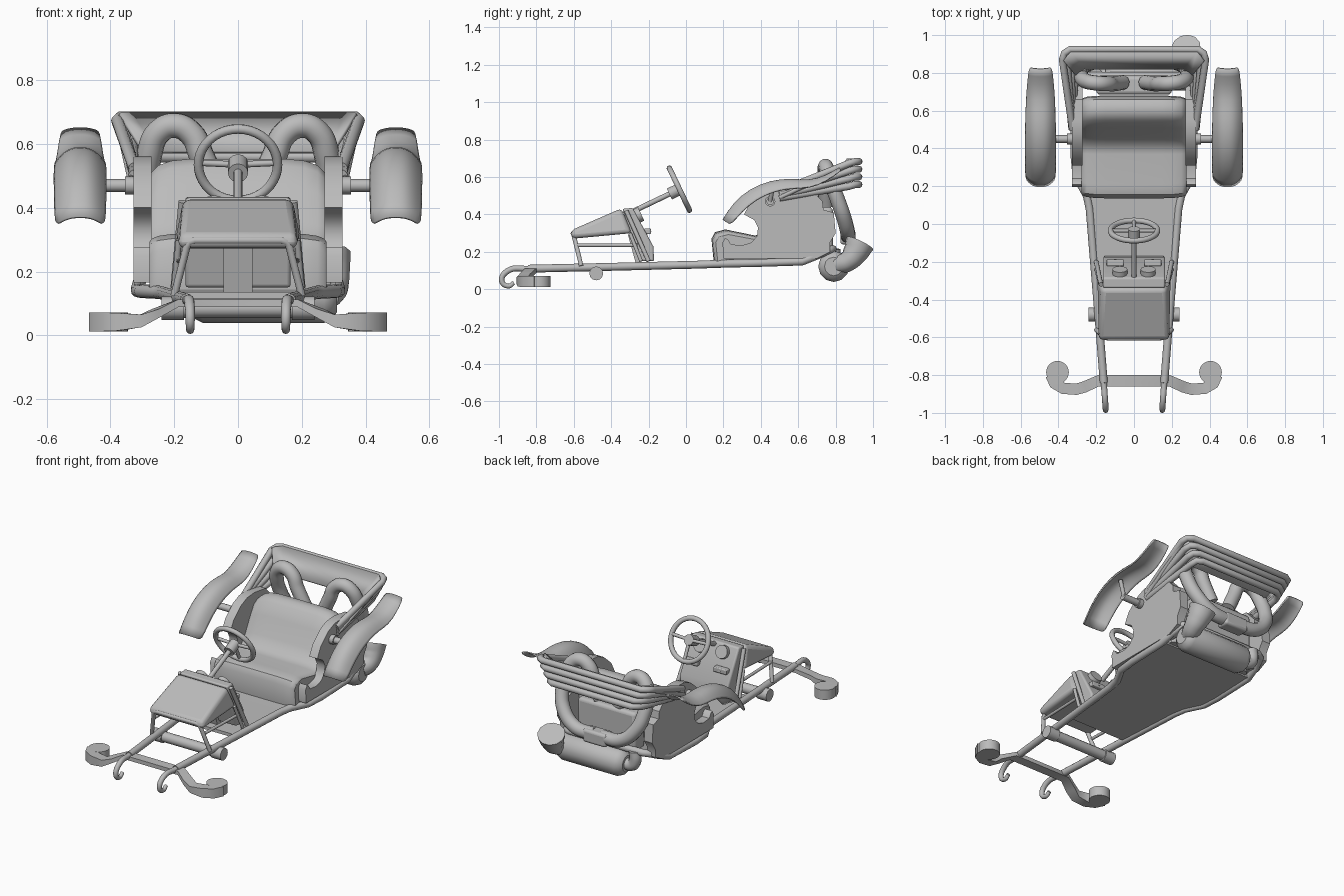
import bpy, bmesh, math
from mathutils import Vector

cube = bpy.data.objects.get("Cube")
if cube:
    bpy.data.objects.remove(cube, do_unlink=True)

grey = bpy.data.materials.new("plain_grey")
grey.use_nodes = True
grey.diffuse_color = (0.5, 0.5, 0.5, 1)
grey.node_tree.nodes["Principled BSDF"].inputs["Base Color"].default_value = grey.diffuse_color


def finish(name, mesh, angle=35):
    mesh.materials.clear()
    mesh.materials.append(grey)
    mesh.shade_smooth()
    mesh.set_sharp_from_angle(angle=math.radians(angle))
    ob = bpy.data.objects.new(name, mesh)
    bpy.context.collection.objects.link(ob)
    return ob


def loft(name, rings, closed=True, bevel=0):
    """Skin matching rings of points; closed rings also get end caps."""
    bm = bmesh.new()
    rows = [[bm.verts.new(p) for p in ring] for ring in rings]
    n = len(rows[0])
    for a, b in zip(rows, rows[1:]):
        for i in range(n if closed else n - 1):
            j = (i + 1) % n
            bm.faces.new((a[i], a[j], b[j], b[i]))
    if closed:
        bm.faces.new(rows[0][::-1])
        bm.faces.new(rows[-1])
    bmesh.ops.recalc_face_normals(bm, faces=bm.faces)
    mesh = bpy.data.meshes.new(name)
    bm.to_mesh(mesh)
    bm.free()
    ob = finish(name, mesh)
    if bevel:
        mod = ob.modifiers.new("soft_edges", "BEVEL")
        mod.width, mod.segments = bevel, 3
        mod.limit_method, mod.angle_limit = "ANGLE", math.radians(30)
    return ob


def prism(name, profile, x0, x1, bevel=0):
    """Extrude a (y, z) profile along x."""
    return loft(name, [[(x, y, z) for y, z in profile] for x in (x0, x1)], True, bevel)


def box(name, centre, size, bevel=0):
    (x, y, z), (w, d, h) = centre, size
    profile = [(y - d/2, z - h/2), (y + d/2, z - h/2), (y + d/2, z + h/2), (y - d/2, z + h/2)]
    return prism(name, profile, x - w/2, x + w/2, bevel)


def tube(name, pts, r, radii=None, curved=True):
    """Round pipe through points, as a mesh."""
    cu = bpy.data.curves.new(name, "CURVE")
    cu.dimensions = "3D"
    cu.bevel_depth, cu.bevel_resolution, cu.resolution_u = r, 4, 8
    cu.use_fill_caps = True
    sp = cu.splines.new("BEZIER")
    sp.bezier_points.add(len(pts) - 1)
    for i, (bp, p) in enumerate(zip(sp.bezier_points, pts)):
        bp.co = p
        bp.handle_left_type = bp.handle_right_type = "AUTO" if curved else "VECTOR"
        bp.radius = radii[i] if radii else 1
    tmp = bpy.data.objects.new(name + "_path", cu)
    bpy.context.collection.objects.link(tmp)
    bpy.context.view_layer.update()
    deps = bpy.context.evaluated_depsgraph_get()
    mesh = bpy.data.meshes.new_from_object(tmp.evaluated_get(deps))
    bpy.data.objects.remove(tmp, do_unlink=True)
    mesh.name = name
    return finish(name, mesh, 50)


def rod(name, a, b, r):
    return tube(name, [a, b], r, curved=False)


def both(pts):
    """Mirror a half path, listed from the side to the middle, across x."""
    return pts + [(-x, y, z) for x, y, z in reversed(pts) if x]


# Frame rails with curled front hooks, joined behind the seat
hook = [(.15, -.92, .035), (.15, -.95, .017), (.15, -.985, .045), (.152, -.95, .1), (.16, -.84, .11)]
for s, side in ((1, "left"), (-1, "right")):
    tube("frame_hook_" + side, [(s*x, y, z) for x, y, z in hook], .016, [.7, .8, .9, 1, 1])
tube("frame_rails", both([(.16, -.84, .11), (.195, -.4, .12), (.235, .08, .132), (.25, .15, .135),
                          (.305, .25, .138), (.315, .36, .14), (.315, .62, .148), (.305, .7, .18),
                          (.285, .765, .21), (.25, .785, .215), (0, .785, .215)]), .021, curved=False)

# Floor pan
loft("floor_pan", [[(-w, y, z - .01), (-w, y, z + .01), (w, y, z + .01), (w, y, z - .01)]
                   for y, w, z in ((-.32, .19, .125), (.14, .24, .134), (.25, .3, .138), (.64, .31, .15))])

# Front bar: a flat blade curling into a disc at each end
half_bar = [(.44, -.8, .042, .03), (.42, -.845, .042, .03), (.375, -.87, .042, .028), (.305, -.875, .045, .02),
            (.26, -.862, .068, .014), (.19, -.83, .1, .012)]
blade = half_bar + [(-x, y, z, h) for x, y, z, h in reversed(half_bar)]
rings = []
for i, (x, y, z, h) in enumerate(blade):
    a, b = blade[max(i - 1, 0)], blade[min(i + 1, len(blade) - 1)]
    across = Vector((a[1] - b[1], b[0] - a[0], 0)).normalized()*.03
    mid = Vector((x, y, z))
    rings.append([mid + across*u + Vector((0, 0, h*v)) for u, v in ((-1, -1), (1, -1), (1, 1), (-1, 1))])
loft("front_bar", rings)
for s, side in ((1, "left"), (-1, "right")):
    disc = [(s*.405 + .06*math.cos(a), -.785 + .06*math.sin(a)) for a in
            [i*math.tau/24 for i in range(24)]]
    loft("front_disc_" + side, [[(x, y, z) for x, y in disc] for z in (.012, .072)])

# Front axle
rod("front_axle", (-.21, -.48, .085), (.21, -.48, .085), .03)
for s in (1, -1):
    rod("front_axle_end", (s*.17, -.48, .085), (s*.24, -.48, .085), .037)

# Nose cowl
loft("nose_cowl", [[(-.185, -.61, .27), (.185, -.61, .27), (.198, -.29, .3), (-.198, -.29, .3)],
                   [(-.187, -.615, .315), (.187, -.615, .315), (.17, -.345, .433), (-.17, -.345, .433)]],
     True, .024)
tube("nose_hoop", both([(.2, -.56, .125), (.16, -.598, .28), (.152, -.602, .293), (.135, -.605, .298)]),
     .012, curved=False)
for s in (1, -1):
    rod("nose_side_bar", (s*.175, -.58, .235), (s*.185, -.26, .235), .009)
    rod("dash_strut", (s*.175, -.32, .42), (s*.2, -.2, .15), .012)
    rod("dash_brace", (s*.185, -.3, .3), (s*.2, -.24, .15), .01)

# Dashboard, gauges, pedals and tunnel
prism("dashboard", [(-.34, .43), (-.285, .435), (-.175, .23), (-.17, .15), (-.25, .15)], -.165, .165, .01)
prism("centre_tunnel", [(-.31, .29), (-.28, .29), (-.23, .125), (-.265, .125)], -.045, .045)
for s in (1, -1):
    rod("gauge", (s*.075, -.29, .38), (s*.075, -.24, .403), .04)
    box("pedal", (s*.1, -.205, .31), (.09, .035, .03), .005)
    rod("pedal_arm", (s*.1, -.25, .28), (s*.1, -.19, .315), .01)

# Steering column and wheel
hub = Vector((0, -.035, .535))
axis = Vector((0, .9, .43)).normalized()
rod("steering_column", hub - axis*.28, hub, .014)
rod("steering_boss", hub - axis*.06, hub + axis*.01, .032)
bpy.ops.mesh.primitive_torus_add(location=hub, rotation=axis.to_track_quat("Z", "Y").to_euler(),
                                 major_radius=.124, minor_radius=.015, major_segments=40, minor_segments=10)
wheel = bpy.context.object
wheel.name = "steering_wheel"
wheel.data.materials.append(grey)
wheel.data.shade_smooth()
down = Vector((0, .43, -.9)).normalized()
for d in (Vector((1, 0, .05)), Vector((-1, 0, .05)), down):
    rod("wheel_spoke", hub, hub + d*.122, .01)

# Bench seat with rounded shoulders
seat = [(.15, .13), (.136, .27), (.155, .305), (.21, .32), (.37, .287), (.42, .305), (.46, .36), (.51, .46),
        (.55, .53), (.585, .553), (.63, .553), (.66, .535), (.675, .49), (.68, .15)]
loft("seat", [[(x, .42 + (y - .42)*(.5 + k/2), .15 + (z - .15)*k) for y, z in seat]
              for x, k in ((-.278, .84), (-.27, .9), (-.25, .95), (-.21, .985), (-.15, 1),
                           (.15, 1), (.21, .985), (.25, .95), (.27, .9), (.278, .84))])

# Scrolled side panels, wing fenders and stub axles
panel = [(.2, .165), (.195, .25), (.21, .275), (.225, .265), (.24, .24), (.3, .235), (.35, .25),
         (.38, .285), (.385, .33), (.365, .37), (.31, .4), (.345, .465), (.42, .53), (.48, .555), (.55, .56),
         (.66, .545), (.73, .47), (.735, .425), (.79, .41), (.8, .3), (.77, .25), (.77, .2), (.7, .165)]
wing = [(.195, .372, .08, .05), (.25, .462, .082, .065), (.34, .538, .083, .065), (.45, .583, .083, .06),
        (.56, .594, .08, .05), (.66, .582, .077, .04), (.74, .605, .07, .025), (.82, .652, .062, .015)]
for s, side in ((1, "left"), (-1, "right")):
    prism("side_panel_" + side, panel, s*.272, s*.328)
    rows = []
    for i, (y, z, w, depth) in enumerate(wing):
        a, b = wing[max(i - 1, 0)], wing[min(i + 1, len(wing) - 1)]
        inward = Vector((0, b[1] - a[1], a[0] - b[0])).normalized()
        rows.append([Vector((s*.495 + w*u, y, z)) + inward*depth*abs(u)**2.5
                     for u in [k/6 - 1 for k in range(13)]])
    fender = loft("fender_" + side, rows, False)
    fender.modifiers.new("smooth", "SUBSURF").levels = 1
    fender.modifiers.new("thickness", "SOLIDIFY").thickness = .008
    rod("stub_axle_" + side, (s*.31, .45, .47), (s*.46, .45, .47), .02)
    rod("stub_collar_" + side, (s*.32, .45, .47), (s*.355, .45, .47), .028)
    rod("fender_stay_" + side, (s*.45, .45, .47), (s*.49, .465, .56), .012)

# Rear spoiler of four stacked bands around an inclined panel
for i in range(4):
    x, z = .31 + .023*i, .56 + .041*i
    tube("spoiler_band", both([(.325, .5, .488 + .012*i), (x, .87, z - .01), (x - .01, .905, z),
                               (x - .04, .924, z), (0, .924, z)]), .019, curved=False)
loft("spoiler_panel", [both([(w, y - .05, z), (w - .04, y, z)])
                       for y, z, w in ((.825, .57, .3), (.915, .69, .375))],
     False).modifiers.new("thickness", "SOLIDIFY").thickness = .012
for s in (1, -1):
    rod("spoiler_stay", (s*.375, .88, .67), (s*.335, .5, .49), .012)

# Engine block and exhaust loops
box("engine_block", (0, .735, .32), (.4, .1, .24), .02)
box("exhaust_junction", (0, .865, .28), (.16, .08, .08), .015)
for s, side in ((1, "left"), (-1, "right")):
    tube("exhaust_loop_" + side, [(s*.06, .75, .45), (s*.113, .742, .56), (s*.145, .743, .63), (s*.2, .746, .658),
                                  (s*.25, .755, .635), (s*.277, .775, .57), (s*.282, .81, .48),
                                  (s*.25, .845, .38), (s*.16, .865, .3), (s*.03, .865, .285)], .04)

# Muffler, feed elbow and flared outlet
tube("muffler", [(-.15, .79, .122), (-.135, .79, .122), (-.11, .79, .122), (.27, .79, .122), (.295, .79, .122),
                 (.31, .79, .122)], .083, [.6, .85, 1, 1, .85, .6], False)
tube("muffler_feed", [(-.13, .79, .122), (-.185, .79, .125), (-.205, .79, .16), (-.2, .79, .215)], .035)
tube("outlet_flare", [(.27, .81, .13), (.29, .865, .15), (.285, .905, .195), (.275, .93, .246)], .05,
     [1, 1.1, 1.35, 1.6])
